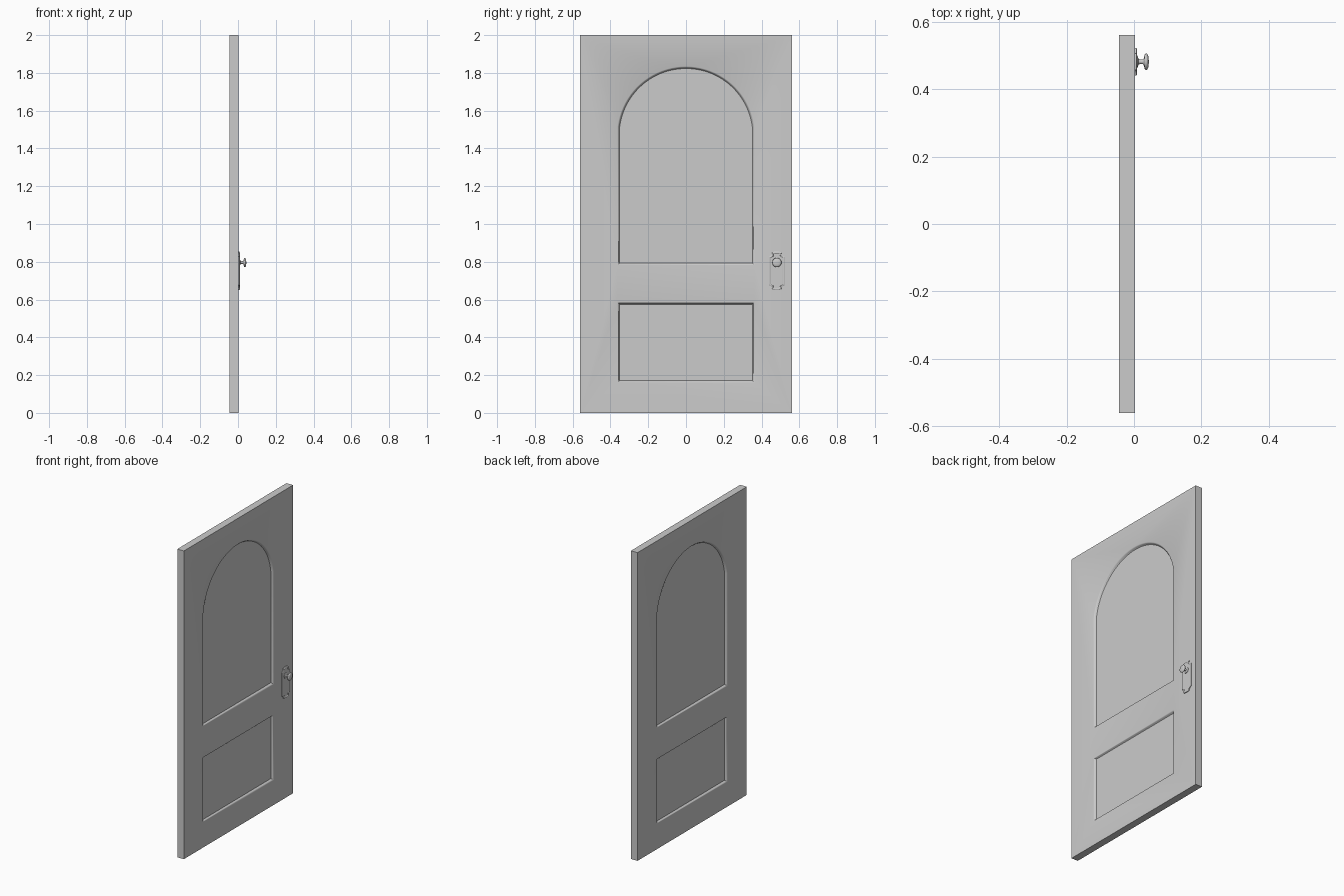
import bpy, bmesh, math
from mathutils import Vector, Matrix

if "Cube" in bpy.data.objects:
    bpy.data.objects.remove(bpy.data.objects["Cube"])

X0, X1 = -0.044, 0.003          # door slab back and front planes
W, H = 0.56, 2.0


def finish(bm, name, angle=35):
    bmesh.ops.remove_doubles(bm, verts=bm.verts, dist=1e-5)
    bmesh.ops.recalc_face_normals(bm, faces=bm.faces)
    me = bpy.data.meshes.new(name)
    bm.to_mesh(me)
    bm.free()
    ob = bpy.data.objects.new(name, me)
    bpy.context.collection.objects.link(ob)
    bpy.ops.object.select_all(action='DESELECT')
    ob.select_set(True)
    bpy.context.view_layer.objects.active = ob
    bpy.ops.object.shade_smooth_by_angle(angle=math.radians(angle))
    return ob


def ring(bm, pts, x):
    return [bm.verts.new((x, y, z)) for y, z in pts]


def bridge(bm, a, b):
    n = len(a)
    for i in range(n):
        bm.faces.new((a[i], a[(i + 1) % n], b[(i + 1) % n], b[i]))


def lower_panel(i):
    w = 0.363 - i
    return [(-w, 0.16 + i), (w, 0.16 + i), (w, 0.587 - i), (-w, 0.587 - i)]


def upper_panel(i):
    w, r, cz = 0.363 - i, 0.366 - i, 1.469
    a0 = math.acos(w / r)
    n = 40
    arc = [(r * math.cos(a), cz + r * math.sin(a))
           for a in (a0 + (math.pi - 2 * a0) * k / n for k in range(n + 1))]
    return [(-w, 0.782 + i), (w, 0.782 + i)] + arc


# Door slab: both faces carry two recessed panels with a rounded moulding
bm = bmesh.new()
moulding = [(0, 0), (0.004, 0.0015), (0.007, 0.005), (0.009, 0.010), (0.012, 0.013)]
border = [(-W, 0), (W, 0), (W, H), (-W, H)]
outer = []
for x, s in ((X1, -1), (X0, 1)):
    rim = ring(bm, border, x)
    outer.append(rim)
    loops = [rim]
    for panel in (lower_panel, upper_panel):
        prev = None
        for inset, depth in moulding:
            cur = ring(bm, panel(inset), x + s * depth)
            if prev:
                bridge(bm, prev, cur)
            else:
                loops.append(cur)
            prev = cur
        bm.faces.new(prev)
    edges = []
    for lp in loops:
        for i in range(len(lp)):
            pair = (lp[i], lp[(i + 1) % len(lp)])
            edges.append(bm.edges.get(pair) or bm.edges.new(pair))
    bmesh.ops.triangle_fill(bm, edges=edges, use_beauty=True, use_dissolve=False,
                            normal=(-s, 0, 0))
bridge(bm, outer[0], outer[1])
finish(bm, "door_slab", 40)

# Ornamental lock plate with notched corners and a raised rim
PY, PZ = 0.481, 0.752
quarter = [(0.041, 0.076), (0.034, 0.079), (0.028, 0.083), (0.024, 0.090),
           (0.025, 0.098), (0.013, 0.1015)]
outline = (quarter + [(-y, z) for y, z in reversed(quarter)]
           + [(-y, -z) for y, z in quarter] + [(y, -z) for y, z in reversed(quarter)])
bm = bmesh.new()
prev = None
for k, x in ((1.0, X1 - 0.001), (1.0, 0.007), (0.004, 0.0095), (0.008, 0.0095), (0.011, 0.0075)):
    if k == 1.0:
        pts = outline
    else:
        pts = [(y * (1 - k / 0.041), z * (1 - k / 0.1015)) for y, z in outline]
    cur = ring(bm, [(PY + y, PZ + z) for y, z in pts], x)
    if prev:
        bridge(bm, prev, cur)
    else:
        bm.faces.new(cur)
    prev = cur
bm.faces.new(prev)
finish(bm, "lock_plate", 30)

# Turned knob: collar, neck and rounded head
profile = [(0.006, 0.0), (0.006, 0.019), (0.010, 0.018), (0.012, 0.013), (0.014, 0.008),
           (0.020, 0.0065), (0.027, 0.0075), (0.030, 0.012), (0.031, 0.020),
           (0.033, 0.0235), (0.036, 0.0245), (0.039, 0.0235), (0.042, 0.018),
           (0.0435, 0.010), (0.044, 0.0)]
bm = bmesh.new()
vs = [bm.verts.new((x, r, 0)) for x, r in profile]
es = [bm.edges.new(p) for p in zip(vs, vs[1:])]
bmesh.ops.spin(bm, geom=vs + es, cent=(0, 0, 0), axis=(1, 0, 0),
               angle=2 * math.pi, steps=32)
bmesh.ops.remove_doubles(bm, verts=bm.verts, dist=1e-5)
bmesh.ops.translate(bm, verts=bm.verts, vec=(0, 0.481, 0.796))
finish(bm, "knob", 50)
